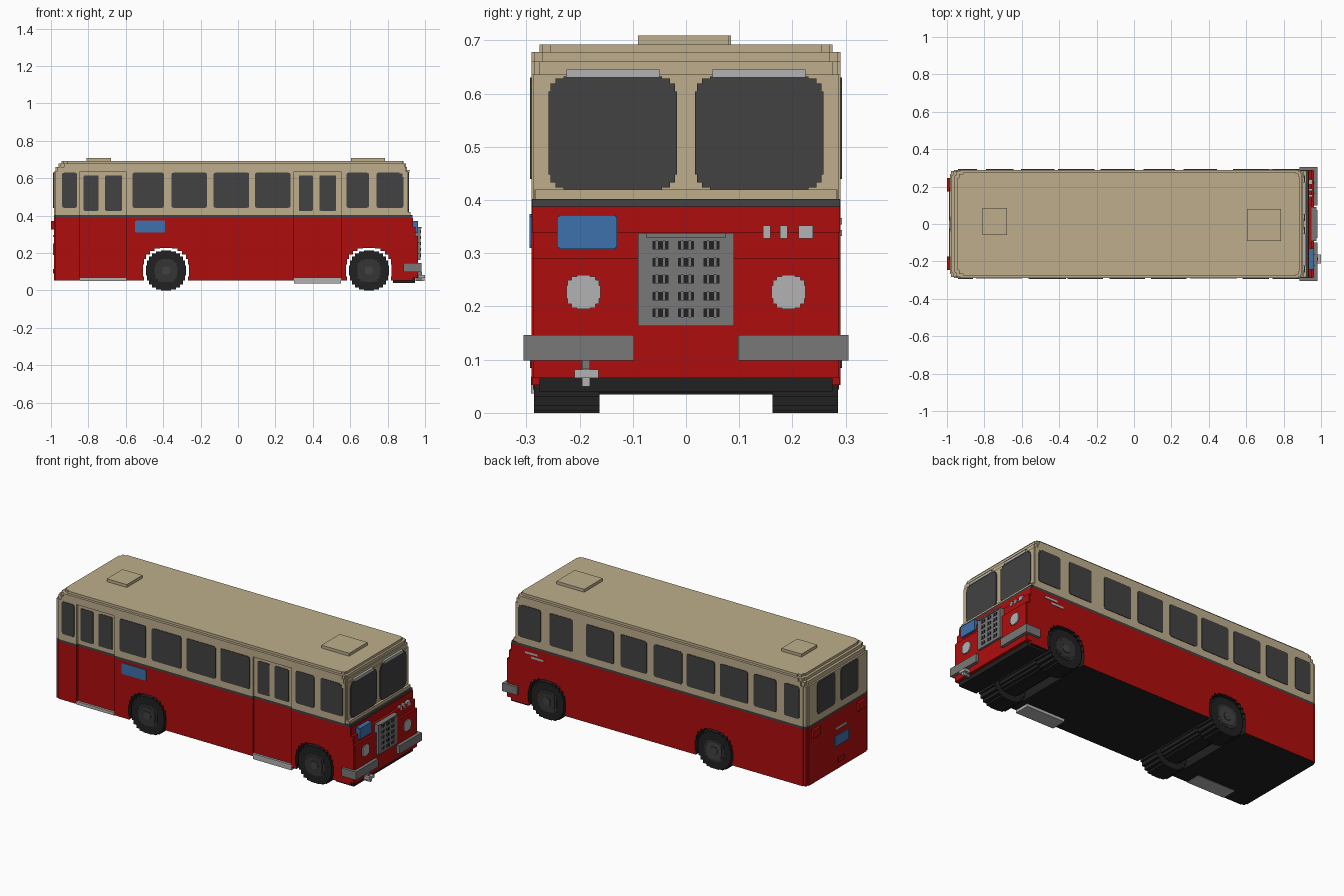
import bpy, bmesh, math

cube = bpy.data.objects.get("Cube")
if cube:
    bpy.data.objects.remove(cube, do_unlink=True)


def material(name, r, g, b):
    m = bpy.data.materials.new(name)
    m.use_nodes = True
    m.diffuse_color = (r, g, b, 1)
    m.node_tree.nodes["Principled BSDF"].inputs["Base Color"].default_value = (r, g, b, 1)
    return m


RED = material("red paint", 0.43, 0.004, 0.004)
CREAM = material("cream paint", 0.51, 0.42, 0.26)
GLASS = material("dark glass", 0.054, 0.054, 0.054)
BLACK = material("black rubber", 0.015, 0.015, 0.015)
HUB = material("hub grey", 0.035, 0.035, 0.035)
GREY = material("mid grey metal", 0.19, 0.19, 0.19)
LIGHT = material("light grey metal", 0.45, 0.45, 0.45)
BLUE = material("blue sign", 0.047, 0.165, 0.41)


def outline(u0, u1, v0, v1, corners=0.0, n=3):
    """Rectangle with stair-stepped round corners (++, -+, --, +-)."""
    if not isinstance(corners, (list, tuple)):
        corners = [corners] * 4
    pts = []
    for q, (u, v) in enumerate([(u1, v1), (u0, v1), (u0, v0), (u1, v0)]):
        c = corners[q]
        su, sv = (1, -1, -1, 1)[q], (1, 1, -1, -1)[q]
        if c == 0:
            pts.append((u, v))
            continue
        co, si = ((1, 0), (0, 1), (-1, 0), (0, -1))[q]
        for k in range(n):
            a, b = k * math.pi / 2 / n, (k + 1) * math.pi / 2 / n
            steps = [(math.cos(a), math.sin(b)), (math.cos(b), math.sin(b))]
            for x, y in steps[:1 if k == n - 1 else 2]:
                pts.append((u - su * c + c * (x * co - y * si),
                            v - sv * c + c * (x * si + y * co)))
    return pts


def prism(name, axis, pts, a, b, mat):
    """Extrude a 2D outline along an axis from a to b."""
    place = {"x": lambda u, v, w: (w, u, v), "y": lambda u, v, w: (u, w, v),
             "z": lambda u, v, w: (u, v, w)}[axis]
    bm = bmesh.new()
    lo = [bm.verts.new(place(u, v, a)) for u, v in pts]
    hi = [bm.verts.new(place(u, v, b)) for u, v in pts]
    bm.faces.new(lo)
    bm.faces.new(hi)
    for i in range(len(pts)):
        j = (i + 1) % len(pts)
        bm.faces.new((lo[i], lo[j], hi[j], hi[i]))
    bmesh.ops.recalc_face_normals(bm, faces=bm.faces)
    me = bpy.data.meshes.new(name)
    bm.to_mesh(me)
    bm.free()
    me.materials.append(mat)
    ob = bpy.data.objects.new(name, me)
    bpy.context.collection.objects.link(ob)
    return ob


def box(name, x0, x1, y0, y1, z0, z1, mat):
    return prism(name, "z", outline(x0, x1, y0, y1), z0, z1, mat)


def cut(ob, cutters):
    for c in cutters:
        mod = ob.modifiers.new("cut", "BOOLEAN")
        mod.operation, mod.solver, mod.object = "DIFFERENCE", "EXACT", c
    bpy.context.view_layer.update()
    me = bpy.data.meshes.new_from_object(ob.evaluated_get(bpy.context.evaluated_depsgraph_get()))
    ob.modifiers.clear()
    ob.data = me


def layer(name, x0, x1, y, z0, z1, rear, front, mat):
    return prism(name, "z", outline(x0, x1, -y, y, [front, rear, rear, front]), z0, z1, mat)


WHEELS_X = (-0.385, 0.70)
DOORS = ((-0.845, -0.60), (0.30, 0.55))

# Body shell, stacked in layers
lower = layer("lower_body", -0.985, 0.935, 0.29, 0.052, 0.388, 0.045, 0.012, RED)
stripe = layer("waist_stripe", -0.985, 0.932, 0.29, 0.388, 0.402, 0.045, 0.012, GLASS)
upper = layer("upper_body", -0.985, 0.908, 0.29, 0.402, 0.636, 0.045, 0.02, CREAM)
layer("roof_edge_lower", -0.975, 0.903, 0.29, 0.636, 0.66, 0.055, 0.03, CREAM)
layer("roof_edge_upper", -0.96, 0.897, 0.29, 0.66, 0.678, 0.06, 0.04, CREAM)
layer("roof_top", -0.945, 0.885, 0.275, 0.678, 0.692, 0.06, 0.04, CREAM)
layer("windscreen_sill", 0.85, 0.922, 0.285, 0.402, 0.42, 0, 0.012, CREAM)

# Door recesses and wheel tunnels
doors = [box("door_cutter", a, b, -0.4, -0.278, 0, 0.635, RED) for a, b in DOORS]
arches = [prism("arch_cutter", "y", outline(x - 0.122, x + 0.122, -0.016, 0.228, 0.122, 6),
                -0.4, 0.4, BLACK) for x in WHEELS_X]
cut(lower, doors + arches)
cut(stripe, doors)
cut(upper, doors)
for c in doors + arches:
    bpy.data.objects.remove(c, do_unlink=True)

# Underside and tunnel walls are black
lower.data.materials.clear()
lower.data.materials.append(RED)
lower.data.materials.append(BLACK)
for p in lower.data.polygons:
    c = p.center
    tunnel = abs(p.normal.y) < 0.5 and abs(c.y) < 0.2 and \
        any(math.hypot(c.x - x, c.z - 0.106) < 0.135 for x in WHEELS_X)
    p.material_index = 1 if tunnel or p.normal.z < -0.9 else 0

# Nose and front valance
layer("nose_lower", 0.83, 0.962, 0.29, 0.066, 0.29, 0, 0.015, RED)
layer("nose_upper", 0.85, 0.95, 0.29, 0.29, 0.34, 0, 0.015, RED)
box("front_underside", 0.83, 0.945, -0.275, 0.275, 0.04, 0.066, BLACK)

# Wheels, hubs and axles
for x, end in zip(WHEELS_X, ("rear", "front")):
    prism(end + "_axle", "y", outline(x - 0.072, x + 0.072, 0.035, 0.179, 0.072, 5),
          -0.17, 0.17, BLACK)
    for s, side in ((-1, "right"), (1, "left")):
        prism(f"{end}_{side}_tyre", "y", outline(x - 0.106, x + 0.106, 0, 0.212, 0.106, 6),
              s * 0.163, s * 0.286, BLACK)
        for part, r, y, mat in (("rim", 0.062, 0.288, HUB), ("hub", 0.05, 0.290, HUB if s < 0 or end == "front" else GLASS),
                                ("cap", 0.022, 0.293, GLASS)):
            prism(f"{end}_{side}_{part}", "y",
                  outline(x - r, x + r, 0.106 - r, 0.106 + r, r, 4), s * 0.284, s * y, mat)

# Side windows
RIGHT = [(-0.94, -0.86), (-0.565, -0.395), (-0.355, -0.165), (-0.13, 0.06),
         (0.09, 0.28), (0.58, 0.70), (0.74, 0.885)]
LEFT = [(-0.94, -0.84), (-0.79, -0.645), (-0.605, -0.425), (-0.39, -0.21), (-0.18, 0.005),
        (0.05, 0.22), (0.265, 0.445), (0.53, 0.68), (0.74, 0.885)]
DOOR_PANES = [(-0.825, -0.745), (-0.71, -0.62), (0.325, 0.40), (0.435, 0.525)]
for name, panes, y, z0, z1, c in (("right_window", RIGHT, -0.29, 0.44, 0.63, 0.018),
                                  ("left_window", LEFT, 0.29, 0.44, 0.63, 0.018),
                                  ("door_window", DOOR_PANES, -0.278, 0.425, 0.615, 0.01)):
    for a, b in panes:
        big = 0.045 if b == 0.885 else c
        prism(name, "y", outline(a, b, z0, z1, [big, c, c, c]), y - 0.003, y + 0.003, GLASS)

# Door steps and the slim centre seams
for (a, b), z in zip(DOORS, (0.05, 0.036)):
    box("door_step", a, b, -0.291, -0.2, z, 0.068, LIGHT)

# Windscreens, visors, rear windows, headlamps, bumpers, tail lamps
for s, side in ((-1, "right"), (1, "left")):
    def span(a, b):
        return sorted((s * a, s * b))
    prism(side + "_windscreen", "x", outline(*span(0.017, 0.258), 0.42, 0.632, 0.045, 4),
          0.906, 0.913, GLASS)
    box(side + "_visor", 0.89, 0.917, *span(0.05, 0.225), 0.63, 0.645, LIGHT)
    prism(side + "_rear_window", "x", outline(*span(0.025, 0.19), 0.44, 0.63, 0.03),
          -0.988, -0.98, GLASS)
    prism(side + "_headlamp", "x", outline(*span(0.161, 0.225), 0.195, 0.259, 0.032, 4),
          0.95, 0.968, LIGHT)
    box(side + "_bumper", 0.955, 0.98, *span(0.098, 0.305), 0.098, 0.146, GREY)
    box(side + "_bumper_return", 0.885, 0.955, *span(0.285, 0.305), 0.098, 0.146, GREY)
    box(side + "_tail_lamp", -1.0, -0.98, *span(0.175, 0.245), 0.325, 0.37, RED)

# Grille with rows of slots
box("grille", 0.94, 0.975, -0.09, 0.09, 0.163, 0.338, GREY)
box("grille_centre_rib", 0.97, 0.98, -0.075, 0.075, 0.33, 0.338, GREY)
for z in (0.188, 0.219, 0.251, 0.283, 0.315):
    for y in (-0.048, 0, 0.048):
        box("grille_slot", 0.972, 0.977, y - 0.015, y + 0.015, z - 0.008, z + 0.008, BLACK)
        for d in (-0.007, 0.007):
            box("grille_bar", 0.972, 0.979, y + d - 0.002, y + d + 0.002, z - 0.009, z + 0.009, GREY)

# Signs and small trim plates
prism("front_sign", "x", outline(-0.242, -0.13, 0.308, 0.372, 0.01, 2), 0.93, 0.962, BLUE)
prism("side_sign", "y", outline(-0.55, -0.39, 0.31, 0.374, 0.012, 2), -0.294, -0.286, BLUE)
prism("rear_sign", "x", outline(-0.10, 0.03, 0.19, 0.25, 0.012, 2), -0.99, -0.98, BLUE)
for y, w in ((0.152, 0.007), (0.184, 0.007), (0.225, 0.014)):
    box("front_trim", 0.93, 0.954, y - w, y + w, 0.328, 0.352, LIGHT)
for x, z in ((0.80, 0.36), (0.76, 0.338)):
    box("side_trim", x - 0.04, x + 0.04, 0.288, 0.293, z - 0.006, z + 0.006, LIGHT)
box("rear_trim", -0.99, -0.98, -0.08, 0.02, 0.285, 0.297, LIGHT)
box("rear_latch", -0.99, -0.98, -0.06, 0.0, 0.09, 0.115, RED)

# Tow hitch
box("hitch_arm", 0.95, 0.985, -0.195, -0.18, 0.05, 0.098, GREY)
box("hitch_bar", 0.965, 1.0, -0.21, -0.164, 0.066, 0.082, LIGHT)
box("hitch_pin", 0.98, 0.996, -0.195, -0.18, 0.05, 0.083, LIGHT)

# Roof hatches
box("rear_roof_hatch", -0.81, -0.68, -0.06, 0.085, 0.69, 0.709, CREAM)
box("front_roof_hatch", 0.605, 0.785, -0.09, 0.08, 0.69, 0.709, CREAM)
